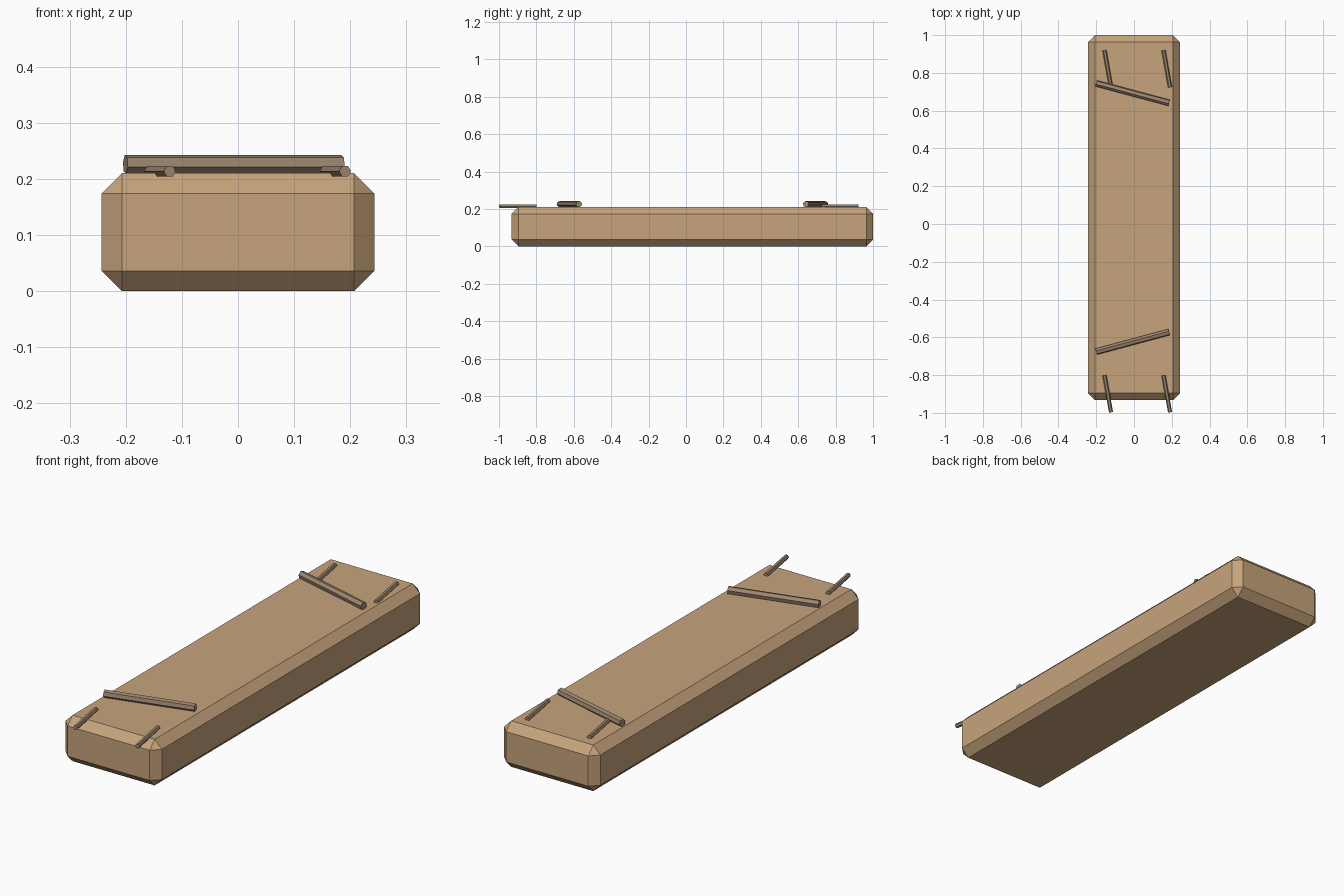
import bpy, bmesh
from math import radians
from mathutils import Matrix

if "Cube" in bpy.data.objects:
    bpy.data.objects.remove(bpy.data.objects["Cube"])


def material(name, color):
    m = bpy.data.materials.new(name)
    m.diffuse_color = (*color, 1)
    m.use_nodes = True
    m.node_tree.nodes["Principled BSDF"].inputs["Base Color"].default_value = m.diffuse_color
    return m


def add_object(name, bm, mat):
    bmesh.ops.recalc_face_normals(bm, faces=bm.faces)
    mesh = bpy.data.meshes.new(name)
    bm.to_mesh(mesh)
    bm.free()
    mesh.materials.append(mat)
    obj = bpy.data.objects.new(name, mesh)
    bpy.context.collection.objects.link(obj)
    return obj


def rod(name, center, radius, length, heading, spin, mat):
    """Six-sided rod lying flat; heading is measured from +x, spin about its axis."""
    bm = bmesh.new()
    bmesh.ops.create_cone(bm, cap_ends=True, segments=6, radius1=radius,
                          radius2=radius, depth=length)
    # A cone vertex starts on local +y, which stays level after laying it along x
    turn = (Matrix.Translation(center) @ Matrix.Rotation(radians(heading), 4, 'Z')
            @ Matrix.Rotation(radians(spin), 4, 'X')
            @ Matrix.Rotation(radians(90), 4, 'Y'))
    bmesh.ops.transform(bm, matrix=turn, verts=bm.verts)
    return add_object(name, bm, mat)


tan = material("tan", (0.57, 0.37, 0.20))
brown = material("brown", (0.34, 0.24, 0.16))

# Long chamfered body
bm = bmesh.new()
bmesh.ops.create_cube(bm, size=1, matrix=Matrix.Translation((0, 0.034, 0.105))
                      @ Matrix.Diagonal((0.486, 1.932, 0.21, 1)))
body = add_object("body", bm, tan)
bevel = body.modifiers.new("chamfer", 'BEVEL')
bevel.width = 0.036
bevel.segments = 1

# Slanted cross bars and pairs of short rods at each end
for end, bar_y, rod_y, sign in (("front", -0.624, -0.8985, 1),
                                ("back", 0.693, 0.822, -1)):
    rod(end + "_cross_bar", (-0.0075, bar_y, 0.2255), 0.0173, 0.4,
        15 * sign, 15 * sign, brown)
    for side, x in (("left", -0.139), ("right", 0.1735)):
        rod(f"{end}_{side}_short_rod", (x, rod_y, 0.2135), 0.0108, 0.2,
            -80, 0, brown)
